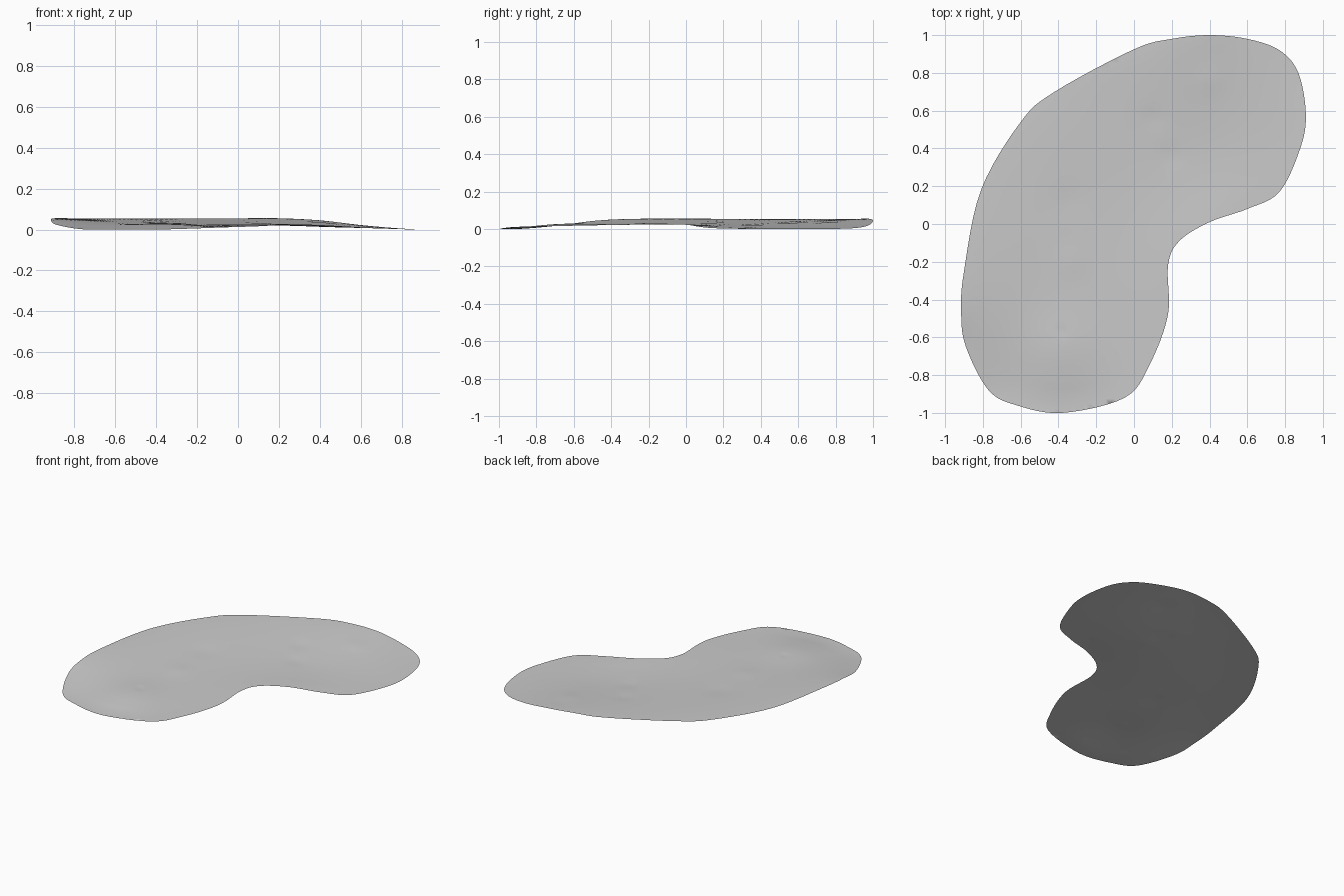
import bpy
import math
from mathutils import Vector
from mathutils.geometry import delaunay_2d_cdt

default_cube = bpy.data.objects.get("Cube")
if default_cube:
    bpy.data.objects.remove(default_cube, do_unlink=True)

STEP = 0.025          # spacing of the surface grid
UNIT = 0.001          # rim heights are given in thousandths

# Rim control points, clockwise from the back: x, y, height
RIM = [
    (.4, 1, 45), (.6, .98, 22), (.77, .92, 7), (.87, .8, 1), (.91, .58, 0),
    (.88, .4, 0), (.77, .17, 4), (.6, .08, 11), (.4, .01, 22), (.24, -.09, 26),
    (.18, -.22, 25), (.18, -.48, 21), (.08, -.75, 15), (-.05, -.92, 11),
    (-.38, -1, 0), (-.62, -.96, 0), (-.77, -.88, 2), (-.89, -.65, 24),
    (-.915, -.47, 46), (-.9, -.25, 55), (-.81, .18, 55), (-.6, .54, 55),
    (-.42, .7, 55), (0, .925, 55), (.2, .98, 55),
]

# Gentle swells and hollows: x, y, radius, height
SWELLS = [
    (-.38, -.68, .2, 14), (.4, .38, .25, -5), (-.33, -.2, .08, 3),
    (.1, .56, .06, -3), (.4, .76, .07, 3), (.2, .36, .06, -3),
    (-.35, .12, .09, -3), (-.38, -.57, .02, -4),
]


def smooth_loop(points, cuts=6):
    """Pass a closed Catmull-Rom curve through the points."""
    pts = [Vector(p) for p in points]
    count = len(pts)
    loop = []
    for i in range(count):
        a, b, c, d = (pts[(i + k - 1) % count] for k in range(4))
        for j in range(cuts):
            t = j / cuts
            loop.append(b + (c - a) * t / 2
                        + (a * 2 - b * 5 + c * 4 - d) * t ** 2 / 2
                        + (b * 3 - a - c * 3 + d) * t ** 3 / 2)
    return loop


def is_inside(x, y, loop):
    """Even-odd test against the rim."""
    inside = False
    for p, q in zip(loop, loop[1:] + loop[:1]):
        if (p.y > y) != (q.y > y):
            if x < p.x + (y - p.y) * (q.x - p.x) / (q.y - p.y):
                inside = not inside
    return inside


def rim_distance(point, loop):
    return min((p.xy - point).length for p in loop)


def surface_height(point, loop):
    """Blend the rim heights inward, then add the swells."""
    total = weight_sum = 0
    nearest = 1
    for p in loop:
        distance = max((p.xy - point).length, UNIT)
        nearest = min(nearest, distance)
        weight = distance ** -2.5
        total += weight * p.z
        weight_sum += weight
    height = total / weight_sum
    fade = min(1, nearest / 0.15)
    for x, y, radius, rise in SWELLS:
        gap = (point - Vector((x, y))).length / radius
        height += fade * rise * math.exp(-gap * gap)
    return max(0, height * UNIT)


# Fill the rim with a regular grid of points and triangulate it
rim = smooth_loop(RIM)
flat_points = [p.xy for p in rim]
side = int(1 / STEP)
for row in range(-side, side + 1):
    for column in range(-side, side + 1):
        point = Vector((column * STEP, row * STEP))
        if is_inside(point.x, point.y, rim) and rim_distance(point, rim) > STEP * 0.6:
            flat_points.append(point)

edges = [(i, (i + 1) % len(rim)) for i in range(len(rim))]
verts, _, faces, *_ = delaunay_2d_cdt(flat_points, edges, [], 0, 1e-5)
faces = [f for f in faces
         if is_inside(sum(verts[i].x for i in f) / len(f),
                      sum(verts[i].y for i in f) / len(f), rim)]

# Thin curved ground sheet
mesh = bpy.data.meshes.new("ground_sheet")
mesh.from_pydata([(v.x, v.y, surface_height(v, rim)) for v in verts], [], faces)
mesh.update()
ground_sheet = bpy.data.objects.new("ground_sheet", mesh)
bpy.context.collection.objects.link(ground_sheet)
for polygon in mesh.polygons:
    polygon.use_smooth = True

# Plain grey
grey = bpy.data.materials.new("plain_grey")
grey.use_nodes = True
colour = (0.6, 0.6, 0.6, 1)
grey.diffuse_color = colour
grey.node_tree.nodes["Principled BSDF"].inputs["Base Color"].default_value = colour
mesh.materials.append(grey)
